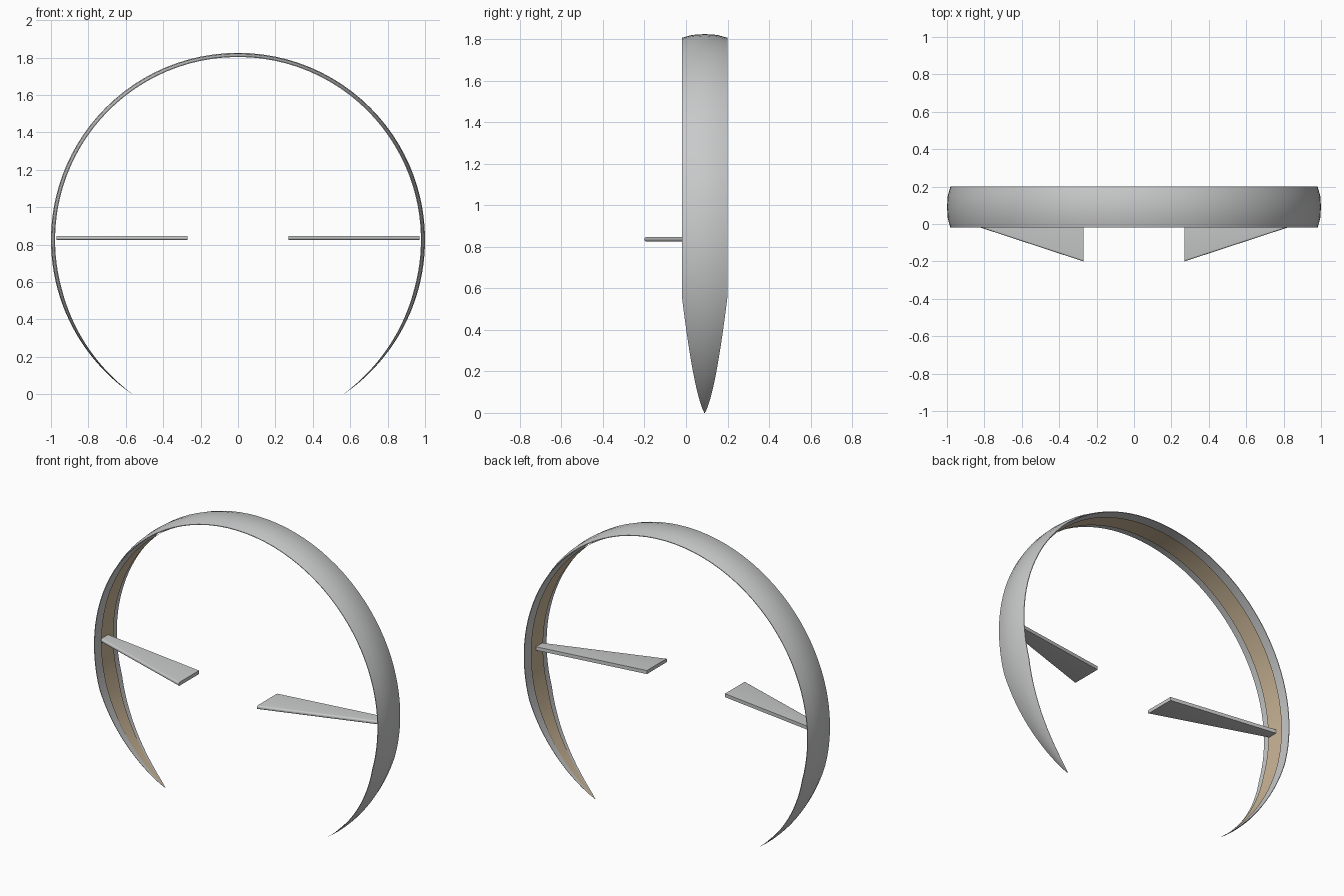
import bpy
import bmesh
import math

cube = bpy.data.objects.get("Cube")
if cube:
    bpy.data.objects.remove(cube, do_unlink=True)

CENTRE_Z, RADIUS, MID_Y = 0.825, 1.0, 0.09
TIP = math.asin(CENTRE_Z / RADIUS)      # angle of each tip below horizontal
TAPER = math.radians(40)                # angular length of each pointed end


def make_material(name, color):
    mat = bpy.data.materials.new(name)
    mat.use_nodes = True
    mat.diffuse_color = color
    mat.node_tree.nodes["Principled BSDF"].inputs["Base Color"].default_value = color
    return mat


silver = make_material("silver grey", (0.58, 0.585, 0.59, 1))
tan = make_material("tan lining", (0.60, 0.47, 0.31, 1))


def add_object(name, bm, mat):
    mesh = bpy.data.meshes.new(name)
    bm.to_mesh(mesh)
    bm.free()
    mesh.materials.append(mat)
    obj = bpy.data.objects.new(name, mesh)
    bpy.context.collection.objects.link(obj)
    bpy.ops.object.select_all(action="DESELECT")
    obj.select_set(True)
    bpy.context.view_layer.objects.active = obj
    bpy.ops.object.shade_smooth_by_angle(angle=math.radians(30))
    return obj


def sweep(name, profile, closed, mat, steps=120):
    """Sweep (y offset, depth) points round the arc, shrinking towards both tips."""
    bm = bmesh.new()
    rings = []
    for i in range(steps + 1):
        # cosine spacing gives finer steps at the tips
        f = 0.5 - 0.5 * math.cos(math.pi * i / steps)
        angle = -TIP + f * (math.pi + 2 * TIP)
        end = (min(f, 1 - f) * (math.pi + 2 * TIP)) / TAPER
        scale = max(0.02, min(1, end) ** 0.75)
        ring = []
        for y, depth in profile:
            r = RADIUS - depth * scale
            ring.append(bm.verts.new((r * math.cos(angle), MID_Y + y * scale,
                                      CENTRE_Z + r * math.sin(angle))))
        rings.append(ring)
    count = len(profile)
    for a, b in zip(rings, rings[1:]):
        for j in range(count if closed else count - 1):
            k = (j + 1) % count
            bm.faces.new((a[j], a[k], b[k], b[j]))
    if closed:
        bm.faces.new(rings[0])
        bm.faces.new(rings[-1])
        bmesh.ops.recalc_face_normals(bm, faces=bm.faces)
    return add_object(name, bm, mat)


# Curved band with a gently domed outside
sweep("head_band", [(-0.11, 0.018), (-0.06, 0.004), (0, 0), (0.06, 0.004),
                    (0.11, 0.018), (0.11, 0.022), (-0.11, 0.022)], True, silver)

# Thin lining along the inside of the band
sweep("inner_lining", [(0.06, 0.032), (-0.06, 0.032)], False, tan)


# Tapered flat arms reaching inward, rounded along the sloping front edge
def make_arm(name, side):
    outline = [(0.27, -0.2), (0.97, 0.03), (0.97, 0.10), (0.27, 0.0)]
    bm = bmesh.new()
    base = bm.faces.new([bm.verts.new((side * x, y, 0.825)) for x, y in outline])
    top = bmesh.ops.extrude_face_region(bm, geom=[base])["geom"]
    bmesh.ops.translate(bm, vec=(0, 0, 0.022),
                        verts=[v for v in top if isinstance(v, bmesh.types.BMVert)])
    bmesh.ops.recalc_face_normals(bm, faces=bm.faces)
    front = [e for e in bm.edges
             if abs(e.verts[0].co.z - e.verts[1].co.z) < 0.001
             and e.calc_length() > 0.5
             and min(v.co.y for v in e.verts) < -0.1]
    bmesh.ops.bevel(bm, geom=front, offset=0.009, segments=4,
                    profile=0.5, affect="EDGES")
    add_object(name, bm, silver)


make_arm("left_arm", 1)
make_arm("right_arm", -1)
